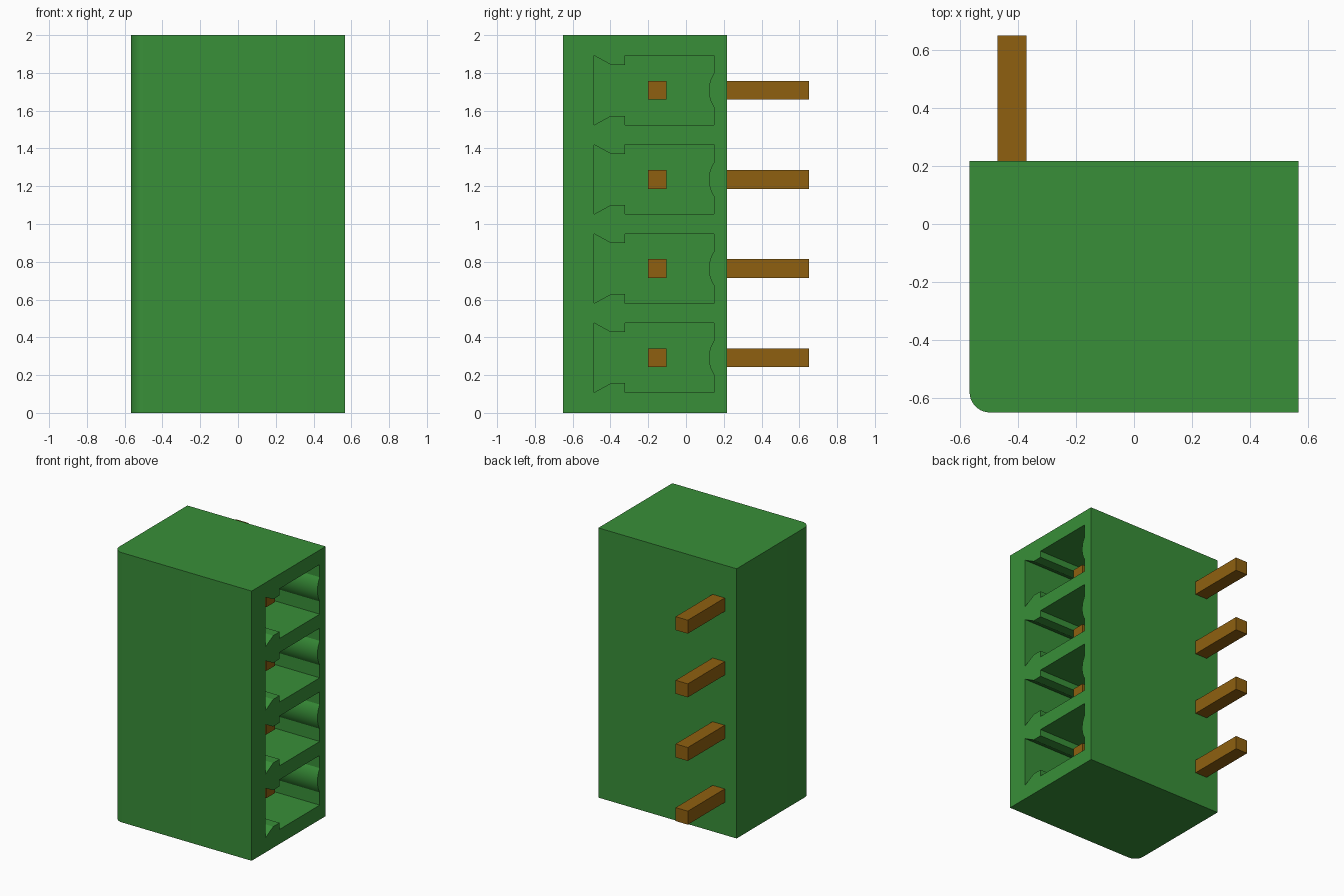
import bpy, bmesh, math

cube = bpy.data.objects.get("Cube")
if cube:
    bpy.data.objects.remove(cube, do_unlink=True)


def material(name, rgb):
    m = bpy.data.materials.new(name)
    m.use_nodes = True
    m.diffuse_color = (*rgb, 1)
    m.node_tree.nodes["Principled BSDF"].inputs["Base Color"].default_value = (*rgb, 1)
    return m


green = material("green plastic", (0.040, 0.275, 0.040))
brass = material("brass", (0.275, 0.118, 0.005))


def prism(name, profiles, mat, place, start, end):
    """Extrude closed 2D profiles from start to end; place(u, v, depth) maps to 3D."""
    bm = bmesh.new()
    for profile in profiles:
        a = [bm.verts.new(place(u, v, start)) for u, v in profile]
        b = [bm.verts.new(place(u, v, end)) for u, v in profile]
        bm.faces.new(a)
        bm.faces.new(b[::-1])
        n = len(profile)
        for i in range(n):
            j = (i + 1) % n
            bm.faces.new((a[j], a[i], b[i], b[j]))
    bmesh.ops.recalc_face_normals(bm, faces=bm.faces)
    mesh = bpy.data.meshes.new(name)
    bm.to_mesh(mesh)
    bm.free()
    mesh.materials.append(mat)
    obj = bpy.data.objects.new(name, mesh)
    bpy.context.collection.objects.link(obj)
    return obj


def along_z(u, v, d):
    return (u, v, d)


def along_x(u, v, d):
    return (d, u, v)


X, FRONT, BACK = 0.567, -0.65, 0.217
PITCH, FIRST = 0.472, 0.292
centres = [FIRST + i * PITCH for i in range(4)]

# Housing block with one rounded vertical edge
R = 0.07
corner = [(-X + R - R * math.cos(t), FRONT + R - R * math.sin(t))
          for t in (math.pi / 2 * i / 10 for i in range(11))]
housing = prism("housing", [corner + [(X, FRONT), (X, BACK), (-X, BACK)]],
                green, along_z, 0, 2)

# Keyed socket outline: flared slot in front, bulging rib at the back
half = [(-0.487, 0.184), (-0.397, 0.135), (-0.323, 0.135), (-0.323, 0.184), (0.148, 0.184)]
sag, chord = 0.027, 0.09
radius = (chord ** 2 + sag ** 2) / (2 * sag)
sweep = math.asin(chord / radius)
rib = [(0.121 + radius * (1 - math.cos(t)), radius * math.sin(t))
       for t in (sweep * (1 - i / 6) for i in range(13))]
outline = half + rib + [(y, -z) for y, z in reversed(half)]

# Cut the four sockets
FLOOR = -0.32
cutter = prism("socket_cutter", [[(y, z + c) for y, z in outline] for c in centres],
               green, along_x, FLOOR, X + 0.1)
cutter.hide_render = True
mod = housing.modifiers.new("sockets", "BOOLEAN")
mod.operation = "DIFFERENCE"
mod.solver = "EXACT"
mod.object = cutter
bpy.ops.object.select_all(action="DESELECT")
bpy.context.view_layer.objects.active = housing
housing.select_set(True)
bpy.ops.object.modifier_apply(modifier=mod.name)
bpy.data.objects.remove(cutter, do_unlink=True)
bpy.ops.object.shade_smooth_by_angle(angle=math.radians(20))

# Right-angle square pins: contact inside the socket, tail out of the back
pin = [(-0.47, -0.202), (0.375, -0.202), (0.375, -0.102), (-0.37, -0.102),
       (-0.37, 0.65), (-0.47, 0.65)]
for i, c in enumerate(centres):
    prism(f"pin_{i + 1}", [pin], brass, along_z, c - 0.05, c + 0.05)
